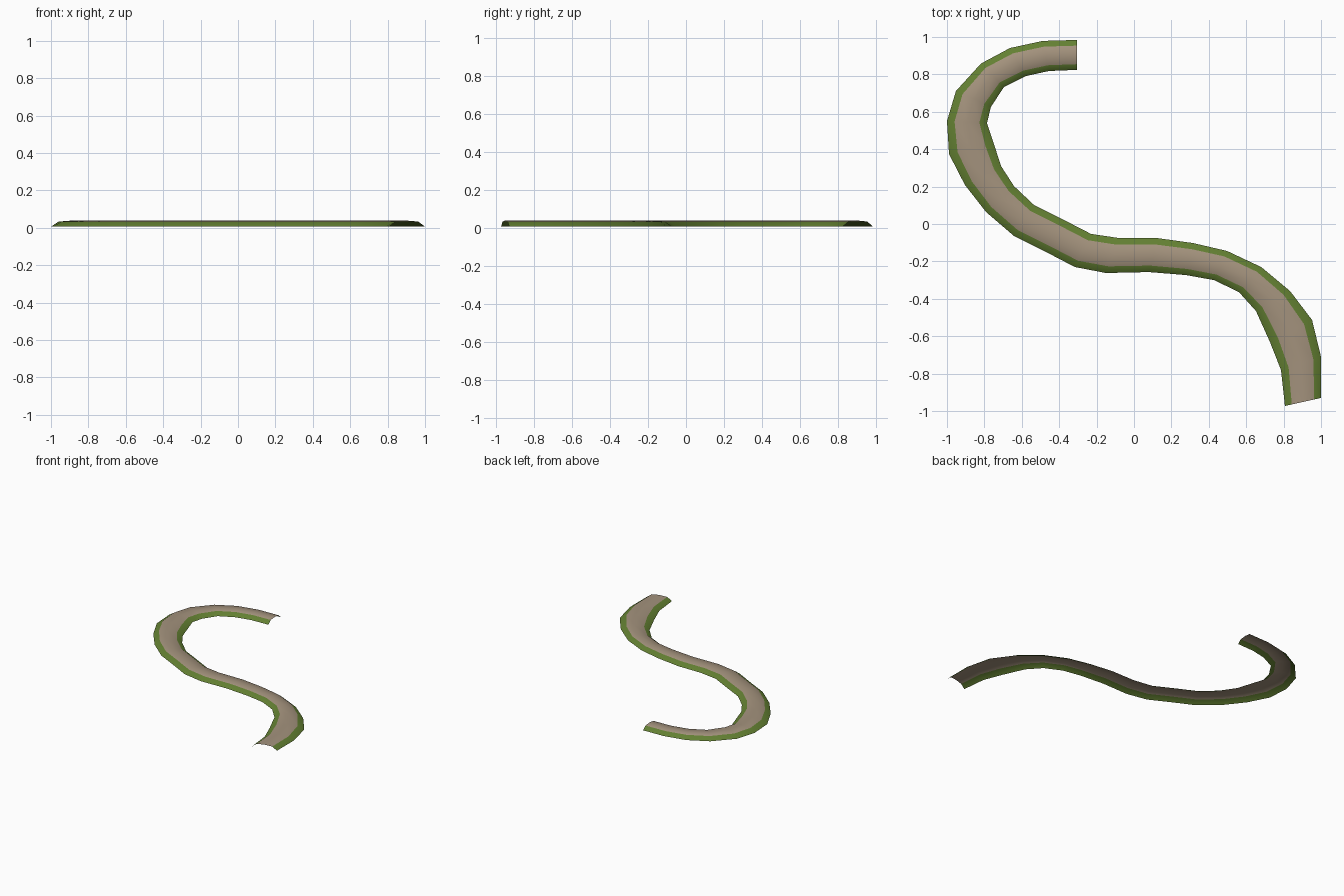
import bpy, bmesh
from mathutils import Vector

if "Cube" in bpy.data.objects:
    bpy.data.objects.remove(bpy.data.objects["Cube"])


def material(name, rgb):
    m = bpy.data.materials.new(name)
    m.diffuse_color = (*rgb, 1)
    m.use_nodes = True
    m.node_tree.nodes["Principled BSDF"].inputs["Base Color"].default_value = m.diffuse_color
    return m


# Footprint stations along the winding path: (left x, y, right x, y)
STATIONS = [
    (-.305, .984, -.305, .824), (-.487, .979, -.455, .818), (-.663, .941, -.578, .791),
    (-.818, .858, -.695, .733), (-.952, .711, -.765, .626), (-1.0, .550, -.786, .540),
    (-.989, .374, -.749, .428), (-.904, .209, -.711, .310), (-.791, .064, -.642, .203),
    (-.642, -.064, -.535, .102), (-.481, -.144, -.385, .027), (-.316, -.230, -.230, -.053),
    (-.150, -.262, -.080, -.075), (.080, -.257, .123, -.075), (.278, -.273, .316, -.102),
    (.428, -.300, .497, -.144), (.561, -.364, .680, -.230), (.652, -.465, .834, -.358),
    (.727, -.631, .952, -.513), (.786, -.781, 1.0, -.711), (.807, -.973, 1.0, -.930)]

# Low arched cross-section: (fraction across, height)
PROFILE = [(0, .006), (.19, .033), (.5, .038), (.81, .033), (1, .006)]

bm = bmesh.new()
rows = []
for ax, ay, bx, by in STATIONS:
    a, b = Vector((ax, ay, 0)), Vector((bx, by, 0))
    rows.append([bm.verts.new(a.lerp(b, u) + Vector((0, 0, z))) for u, z in PROFILE])

# Skin the stations; the outer strips are grass, the crown is dirt
last = len(PROFILE) - 2
for r0, r1 in zip(rows, rows[1:]):
    for i in range(last + 1):
        f = bm.faces.new((r0[i], r0[i + 1], r1[i + 1], r1[i]))
        f.normal_update()
        if f.normal.z < 0:
            f.normal_flip()
        f.material_index = 1 if i in (0, last) else 0
        f.smooth = True

mesh = bpy.data.meshes.new("winding_path")
bm.to_mesh(mesh)
bm.free()
mesh.materials.append(material("dirt brown", (.37, .29, .205)))
mesh.materials.append(material("grass green", (.125, .215, .032)))
path = bpy.data.objects.new("winding_path", mesh)
bpy.context.collection.objects.link(path)
